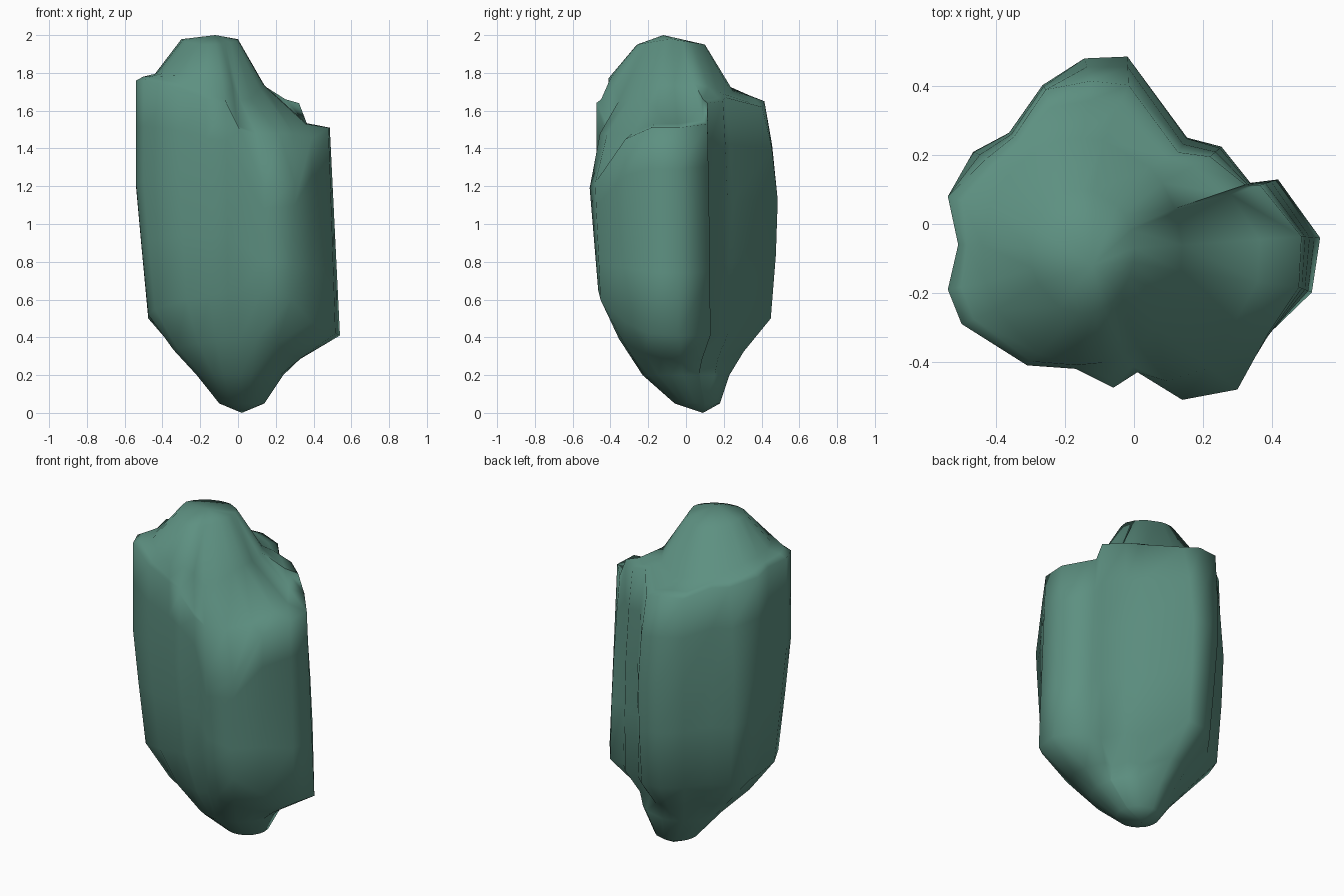
import bpy
import bmesh
from math import atan2, cos, sin
from mathutils import Vector

default = bpy.data.objects.get("Cube")
if default:
    bpy.data.objects.remove(default)

# Plan outline of the lobes: x, y, lower edge height, upper edge height, upper edge scale
OUTLINE = [
    (.54, -.04, .41, 1.51, .9), (.42, .13, .41, 1.53, .87), (.34, .12, .4, 1.64, .95),
    (.26, .23, .42, 1.65, .85), (.16, .26, .42, 1.67, .8), (-.02, .51, .5, 1.62, .79),
    (-.15, .5, .5, 1.65, .83), (-.27, .41, .5, 1.66, .95), (-.37, .27, .5, 1.7, .94),
    (-.49, .22, .5, 1.7, .87), (-.54, .08, .5, 1.75, 1), (-.51, -.06, .48, 1.75, 1),
    (-.54, -.19, .52, 1.76, 1), (-.5, -.29, .55, 1.76, 1), (-.31, -.41, .6, 1.72, 1),
    (-.17, -.42, .62, 1.66, 1), (-.06, -.475, .64, 1.64, 1), (.01, -.43, .64, 1.5, 1),
    (.14, -.51, .65, 1.19, 1), (.3, -.48, .6, 1.22, 1), (.4, -.33, .48, 1.45, .97),
    (.52, -.2, .42, 1.51, .92),
]
CROWN = Vector((-.15, -.08))


def ellipse(centre, angle, rx, ry, z):
    return Vector((centre[0] + rx * cos(angle), centre[1] + ry * sin(angle), z))


def column(x, y, low, high, head):
    """Points up one vertical strip of the boulder, from base to crown."""
    angle = atan2(y, x)
    right, back, front = max(0, cos(angle)), max(0, sin(angle)), max(0, -sin(angle))
    foot = .88 + .12 * right
    top_angle = atan2(y - CROWN.y, x - CROWN.x)

    def at(scale, z):
        return Vector((x * scale, y * scale, z))

    def wall(t):
        # Flares out up to the waist, then draws in toward the upper edge
        z = low + (high - low) * t
        flare = min(1, (z - low) / (1.19 - low))
        return at(foot + (1 - foot) * flare - (1 - head) * t ** (1 + 2 * back), z)

    edge = wall(1)
    shoulder = ellipse(CROWN, top_angle, .29, .33,
                       1.81 - .25 * (1.81 - high) - .07 * back)
    brow = edge.lerp(shoulder, .35)
    brow.z = max(1.48, high + .02)
    return [
        ellipse((.02, .06), angle, .12, .12, .05),
        ellipse((.01, 0), angle, .23, .23, .2),
        at(.6 + .1 * front + .2 * min(right, back), .45 * low + .1),
        wall(0), wall(.3), wall(.56), wall(.8), edge, brow, shoulder,
        ellipse(CROWN, top_angle, .15, .18, 1.98 - .03 * abs(sin(top_angle))),
    ]


# Loft the strips into one closed skin
bm = bmesh.new()
strips = [[bm.verts.new(p) for p in column(*c)] for c in OUTLINE]
base = bm.verts.new((.02, .09, 0))
peak = bm.verts.new((-.12, -.12, 2))
for i, strip in enumerate(strips):
    after = strips[(i + 1) % len(strips)]
    bm.faces.new((base, after[0], strip[0]))
    bm.faces.new((strip[-1], after[-1], peak))
    for k in range(len(strip) - 1):
        bm.faces.new((strip[k], after[k], after[k + 1], strip[k + 1]))
bmesh.ops.recalc_face_normals(bm, faces=bm.faces[:])

mesh = bpy.data.meshes.new("boulder")
bm.to_mesh(mesh)
bm.free()
boulder = bpy.data.objects.new("boulder", mesh)
bpy.context.collection.objects.link(boulder)

# Muted green stone
stone = bpy.data.materials.new("green_stone")
stone.use_nodes = True
colour = (.11, .28, .22, 1)
stone.diffuse_color = colour
stone.node_tree.nodes["Principled BSDF"].inputs["Base Color"].default_value = colour
mesh.materials.append(stone)

# Smooth shading
bpy.context.view_layer.objects.active = boulder
boulder.select_set(True)
bpy.ops.object.shade_smooth_by_angle(angle=1.4)
